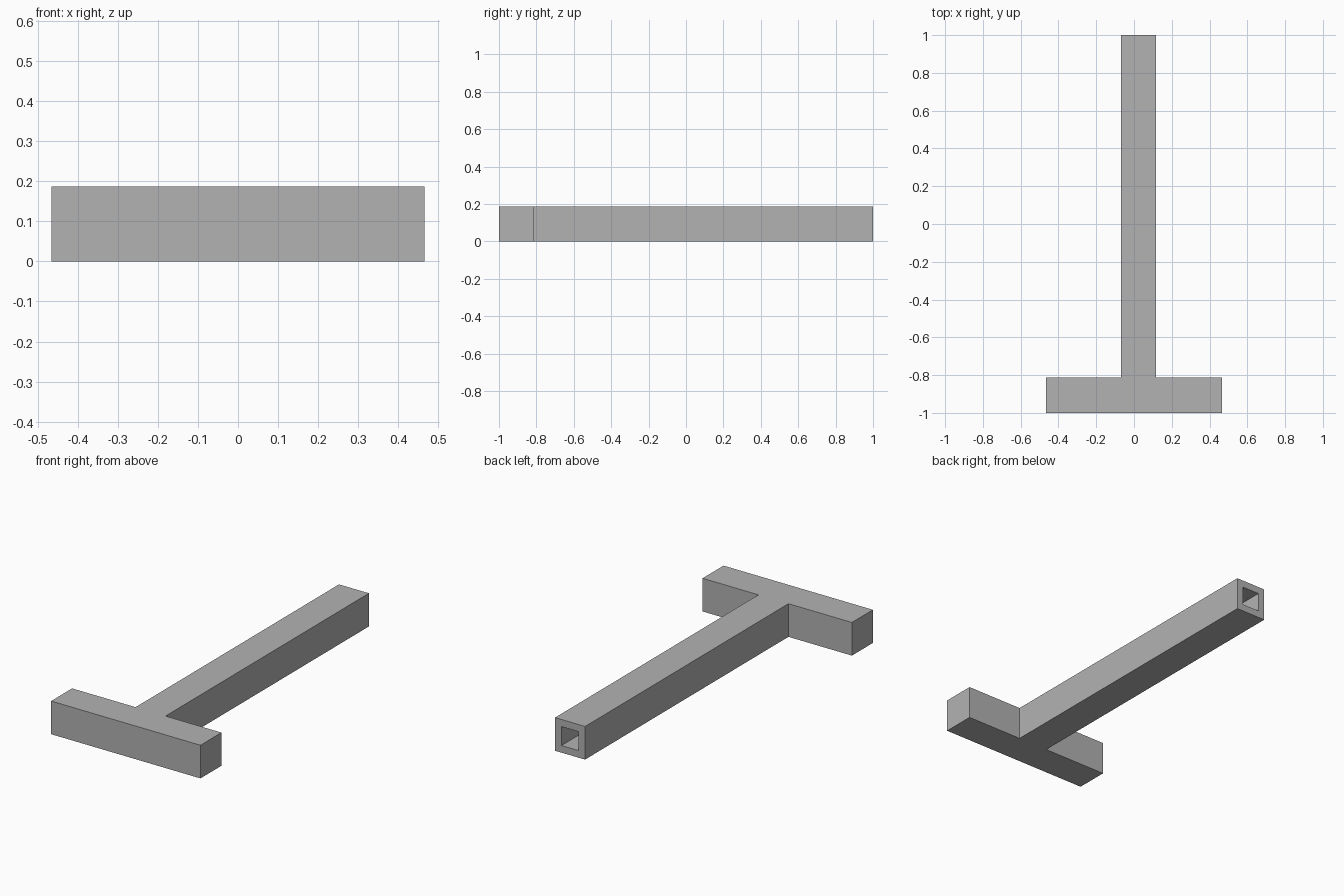
import bpy
import bmesh
from mathutils import Vector

cube = bpy.data.objects.get("Cube")
if cube:
    bpy.data.objects.remove(cube, do_unlink=True)

THICK = 0.187          # square section of both bars
HALF = 0.466           # half length of the crossbar
STEM_L, STEM_R = -0.07, 0.117
INNER = -1 + THICK     # back side of the crossbar
WALL = 0.04            # tube wall around the socket

grey = bpy.data.materials.new("plain grey")
grey.use_nodes = True
colour = (0.448, 0.448, 0.448, 1)
grey.diffuse_color = colour
grey.node_tree.nodes["Principled BSDF"].inputs["Base Color"].default_value = colour

bm = bmesh.new()

# T-shaped outline, extruded upwards
outline = [(-HALF, -1), (HALF, -1), (HALF, INNER), (STEM_R, INNER),
           (STEM_R, 1), (STEM_L, 1), (STEM_L, INNER), (-HALF, INNER)]
base = bm.faces.new([bm.verts.new((x, y, 0)) for x, y in outline])
top = bmesh.ops.extrude_face_region(bm, geom=[base], use_keep_orig=True)
bmesh.ops.translate(bm, vec=(0, 0, THICK),
                    verts=[v for v in top["geom"] if isinstance(v, bmesh.types.BMVert)])
bmesh.ops.recalc_face_normals(bm, faces=bm.faces[:])

# Square socket running along the stem from its open back end
end = max(bm.faces, key=lambda f: f.calc_center_median().y)
bmesh.ops.inset_region(bm, faces=[end], thickness=WALL, use_even_offset=True)
hole = bmesh.ops.extrude_discrete_faces(bm, faces=[end])["faces"][0]
bmesh.ops.translate(bm, vec=Vector((0, INNER - 1, 0)), verts=hole.verts[:])
bmesh.ops.recalc_face_normals(bm, faces=bm.faces[:])

mesh = bpy.data.meshes.new("t_handle")
bm.to_mesh(mesh)
bm.free()
mesh.materials.append(grey)
bpy.context.collection.objects.link(bpy.data.objects.new("t_handle", mesh))
